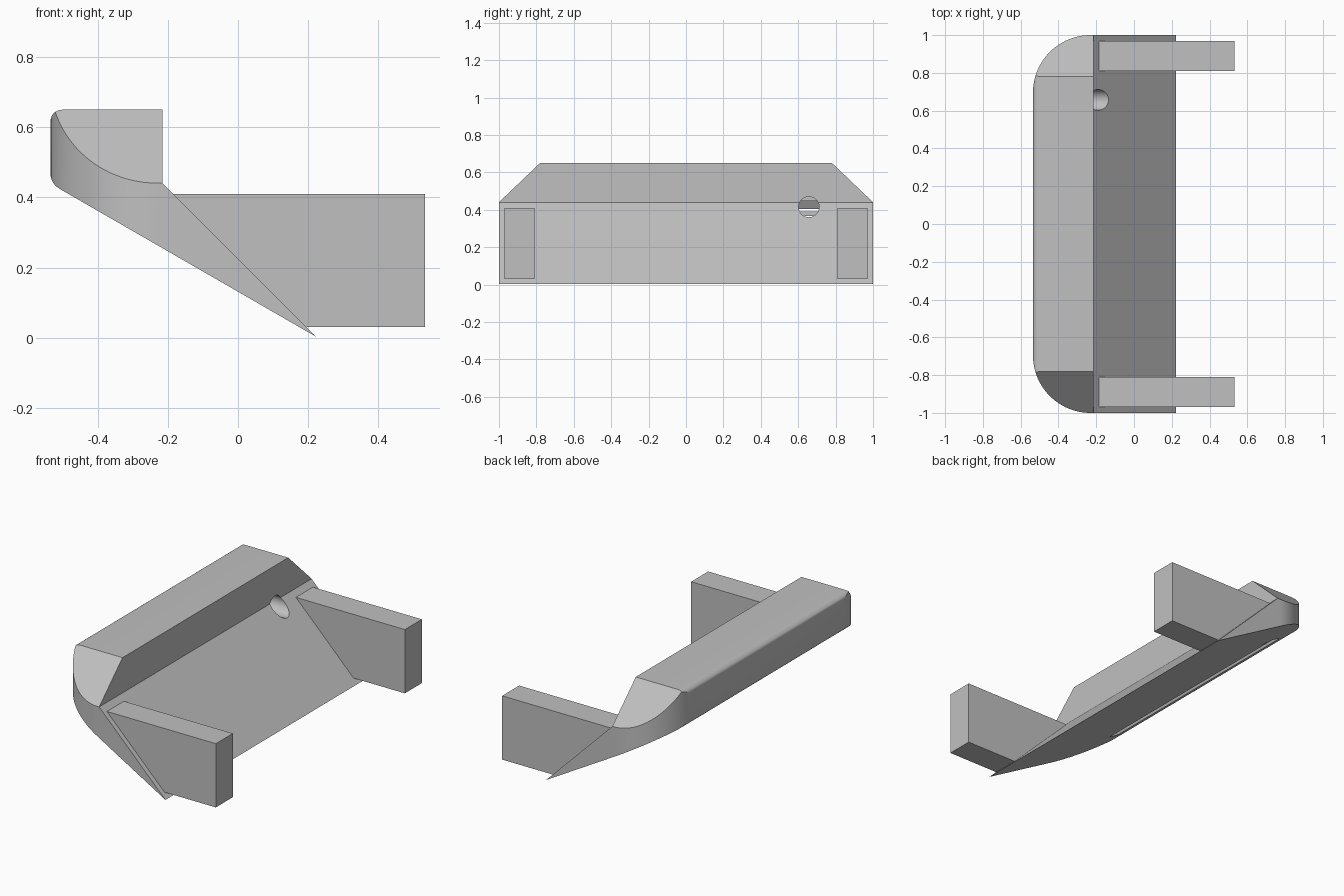
import bpy, bmesh, math
from mathutils import Vector, Matrix

cube = bpy.data.objects.get("Cube")
if cube:
    bpy.data.objects.remove(cube, do_unlink=True)

# Single light grey finish
grey = bpy.data.materials.new("light_grey")
grey.use_nodes = True
colour = (0.527, 0.527, 0.527, 1)
grey.diffuse_color = colour
grey.node_tree.nodes["Principled BSDF"].inputs["Base Color"].default_value = colour


def add_object(name, bm):
    bmesh.ops.recalc_face_normals(bm, faces=bm.faces)
    mesh = bpy.data.meshes.new(name)
    bm.to_mesh(mesh)
    bm.free()
    mesh.materials.append(grey)
    ob = bpy.data.objects.new(name, mesh)
    bpy.context.collection.objects.link(ob)
    return ob


def prism(name, points, axis, low, high):
    """Extrude a 2D outline along the given axis."""
    bm = bmesh.new()
    verts = []
    for p in points:
        co = list(p)
        co.insert(axis, low)
        verts.append(bm.verts.new(co))
    face = bm.faces.new(verts)
    grown = bmesh.ops.extrude_face_region(bm, geom=[face])["geom"]
    shift = Vector((0, 0, 0))
    shift[axis] = high - low
    bmesh.ops.translate(bm, vec=shift,
                        verts=[g for g in grown if isinstance(g, bmesh.types.BMVert)])
    return add_object(name, bm)


def fillet(start, corner, end, steps=8):
    """Rounded corner between two tangent points."""
    a, c, b = Vector(start), Vector(corner), Vector(end)
    out = []
    for i in range(steps + 1):
        t = i / steps
        out.append(tuple(a * (1 - t) ** 2 + c * 2 * t * (1 - t) + b * t ** 2))
    return out


def boolean(target, cutter, operation):
    cutter.hide_render = True
    mod = target.modifiers.new(operation.lower(), 'BOOLEAN')
    mod.object = cutter
    mod.operation = operation
    mod.solver = 'EXACT'
    dg = bpy.context.evaluated_depsgraph_get()
    mesh = bpy.data.meshes.new_from_object(target.evaluated_get(dg))
    target.modifiers.clear()
    target.data = mesh
    bpy.data.objects.remove(cutter, do_unlink=True)


# Bumper side profile with rounded nose
nose, slope = -0.535, 0.576
profile = [(-0.215, 0.65), (-0.215, 0.44), (0.222, 0.003)]
profile += fillet((-0.508, 0.424), (nose, 0.44), (nose, 0.472))
profile += fillet((nose, 0.61), (nose, 0.65), (-0.495, 0.65))
bumper = prism("bumper_body", profile, 1, -1.1, 1.1)

# Plan outline with round outer corners
radius = 0.305
plan = [(0.5, -1), (0.5, 1)]
for side, begin in ((1, 90), (-1, 180)):
    for i in range(25):
        a = math.radians(begin + 90 * i / 24)
        plan.append((nose + radius + radius * math.cos(a),
                     side * (1 - radius) + radius * math.sin(a)))
boolean(bumper, prism("plan_cutter", plan, 2, -0.1, 0.8), 'INTERSECT')

# Sloped upper ends
ends = [(-1.1, -0.1), (1.1, -0.1), (1.1, 0.345), (0.73, 0.698), (-0.73, 0.698), (-1.1, 0.345)]
boolean(bumper, prism("end_cutter", ends, 0, -1, 1), 'INTERSECT')

# Long recess in the underside
along = Vector((-0.866, 0.5))
inward = Vector((0.5, 0.866))
mid = Vector((-0.448, 0.003 + slope * 0.668))
recess = [tuple(mid + along * u + inward * v)
          for u, v in ((-0.032, -0.06), (0.032, -0.06), (0.032, 0.07), (-0.032, 0.07))]
boolean(bumper, prism("recess_cutter", recess, 1, -0.71, 0.71), 'DIFFERENCE')

# Round cable hole leading into the recess
ring = [(0.657 + 0.055 * math.cos(i * math.tau / 32),
         0.415 + 0.055 * math.sin(i * math.tau / 32)) for i in range(32)]
boolean(bumper, prism("hole_cutter", ring, 0, -0.41, 0.1), 'DIFFERENCE')

# Mounting arms behind the sloped face
arm = [(-0.185, 0.41), (0.533, 0.41), (0.533, 0.03), (0.195, 0.03)]
prism("right_arm", arm, 1, -0.97, -0.81)
prism("left_arm", arm, 1, 0.81, 0.97)

# Smooth only the rounded nose, corners and hole
bpy.ops.object.select_all(action='DESELECT')
bumper.select_set(True)
bpy.context.view_layer.objects.active = bumper
bpy.ops.object.shade_smooth_by_angle(angle=math.radians(25))
